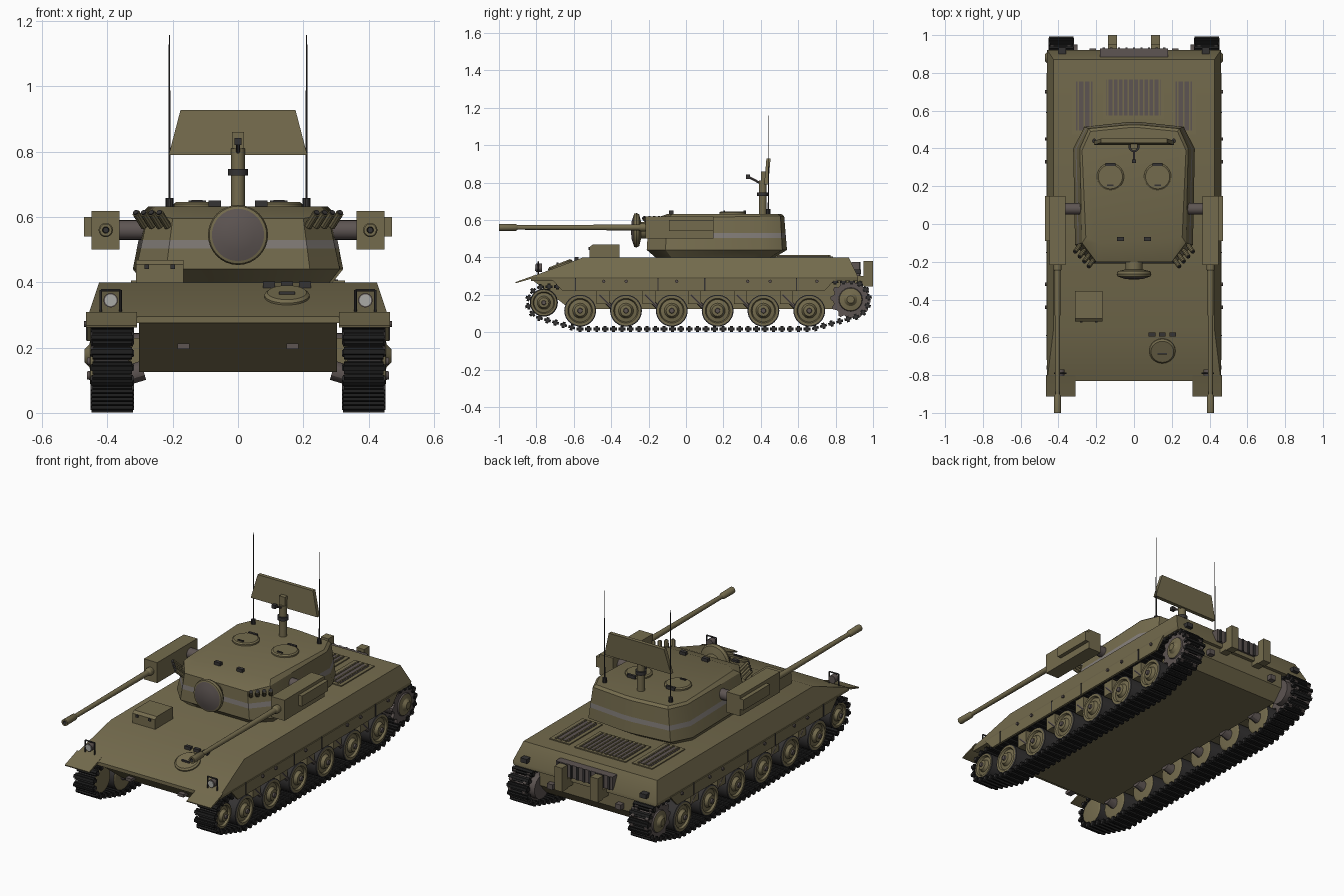
import bpy, bmesh, math
from mathutils import Vector, Matrix
from mathutils.geometry import convex_hull_2d

if "Cube" in bpy.data.objects:
    bpy.data.objects.remove(bpy.data.objects["Cube"])


def material(name, rgb):
    m = bpy.data.materials.new(name)
    m.use_nodes = True
    m.diffuse_color = (*rgb, 1)
    m.node_tree.nodes["Principled BSDF"].inputs["Base Color"].default_value = (*rgb, 1)
    return m


MATS = [material("olive paint", (.175, .148, .075)),
        material("gunmetal", (.11, .09, .085)),
        material("track black", (.012, .012, .012)),
        material("stripe grey", (.22, .2, .185)),
        material("dark steel", (.035, .033, .033)),
        material("lamp glass", (.4, .4, .38))]
OLIVE, METAL, BLACK, GREY, DARK, GLASS = range(6)
made = []


def finish(name, bm, mirror=False):
    bmesh.ops.recalc_face_normals(bm, faces=bm.faces)
    me = bpy.data.meshes.new(name)
    bm.to_mesh(me)
    bm.free()
    for m in MATS:
        me.materials.append(m)
    ob = bpy.data.objects.new(name, me)
    bpy.context.collection.objects.link(ob)
    if mirror:
        ob.modifiers.new("Mirror", 'MIRROR').use_mirror_merge = False
    made.append(ob)
    return ob


def loft(name, rings, mat=OLIVE, mirror=False):
    """Skin closed rings; mat is one colour or one per band."""
    bm = bmesh.new()
    mats = mat if isinstance(mat, list) else [mat] * (len(rings) - 1)
    vs = [[bm.verts.new(p) for p in r] for r in rings]
    n = len(vs[0])
    for a, b, m in zip(vs, vs[1:], mats):
        for i in range(n):
            j = (i + 1) % n
            bm.faces.new((a[i], a[j], b[j], b[i])).material_index = m
    bm.faces.new(vs[0]).material_index = mats[0]
    bm.faces.new(vs[-1]).material_index = mats[-1]
    return finish(name, bm, mirror)


def lathe(name, p, direction, profile, mat=OLIVE, n=24, mirror=False):
    q = Vector(direction).to_track_quat('Z', 'Y')
    rings = [[Vector(p) + q @ Vector((r * math.cos(i * math.tau / n),
              r * math.sin(i * math.tau / n), h)) for i in range(n)] for r, h in profile]
    return loft(name, rings, mat, mirror)


def rod(name, p, q, r, mat=OLIVE, n=12, mirror=False, r2=None):
    d = Vector(q) - Vector(p)
    return lathe(name, p, d, [(r, 0), (r2 or r, d.length)], mat, n, mirror)


def cube(bm, centre, size, rot=0, mat=OLIVE):
    m = (Matrix.Translation(centre) @ Matrix.Rotation(rot, 4, 'X')
         @ Matrix.Diagonal((*size, 1)))
    for v in bmesh.ops.create_cube(bm, size=1, matrix=m)['verts']:
        for f in v.link_faces:
            f.material_index = mat


def box(name, x, y, z, mat=OLIVE, mirror=False, rot=0):
    bm = bmesh.new()
    cube(bm, [sum(a) / 2 for a in (x, y, z)], [a[1] - a[0] for a in (x, y, z)], rot, mat)
    return finish(name, bm, mirror)


def rect(x, y0, y1, z):
    return [(-x, y0, z), (x, y0, z), (x, y1, z), (-x, y1, z)]


# Hull
loft("upper_hull", [rect(.455, -.83, .92, .275), rect(.46, -.83, .92, .295),
                    rect(.425, -.55, .87, .4)])
side = [(-.83, .285), (-.62, .125), (.84, .125), (.9, .19), (.9, .285)]
loft("lower_hull", [[(x, y, z) for y, z in side] for x in (-.303, .303)])
fender = [(-.91, .262), (-.83, .285), (-.8, .309), (-.83, .297), (-.912, .268)]
loft("front_fender", [[(x, y, z) for y, z in fender] for x in (.31, .465)], mirror=True)
skirt = [(-.72, .285), (-.66, .22), (.74, .22), (.8, .285)]
loft("side_skirt", [[(x, y, z) for y, z in skirt] for x in (.45, .463)], mirror=True)
for y in (-.59, -.15, .1, .59):
    box("skirt_seam", (.46, .466), (y - .003, y + .003), (.222, .29), DARK, True)
for y in (-.44, -.32, -.05, .33, .45, .7):
    rod("skirt_bolt", (.46, y, .272), (.472, y, .272), .009, METAL, 8, True)

# Running gear
wheels = [-.566 + .245 * i for i in range(6)]
disc = [(.07, 0), (.08, .002), (.085, .006), (.085, .108), (.079, .112), (.066, .112),
        (.06, .1), (.04, .104), (.03, .122), (.014, .124), (.012, .132)]
bands = [OLIVE, OLIVE, DARK, DARK] + [OLIVE] * 5 + [METAL]
for y in wheels:
    lathe("road_wheel", (.33, y, .115), (1, 0, 0), disc, bands, 32, True)
    rod("axle", (.29, y, .13), (.34, y, .115), .03, METAL, 12, True)
for a, b in zip(wheels, wheels[1:]):
    m = (a + b) / 2
    box("suspension_stop", (.3, .43), (m - .035, m + .035), (.15, .23), OLIVE, True)
    rod("damper", (.42, m - .02, .2), (.42, m + .05, .13), .012, METAL, 8, True)
lathe("idler_wheel", (.33, -.76, .158), (1, 0, 0), [(r * .88, h) for r, h in disc],
      bands, 32, True)
lathe("sprocket_hub", (.3, .88, .175), (1, 0, 0),
      [(.07, 0), (.07, .13), (.06, .15), (.035, .155), (.02, .17)],
      [METAL, METAL, OLIVE, OLIVE], 24, True)
for x in (.335, .425):
    loft("sprocket_gear", [[(x + d, .88 + r * math.sin(i * math.tau / 48),
                             .175 + r * math.cos(i * math.tau / 48))
                            for i in range(48) for r in [.108 if i % 4 < 2 else .092]]
                           for d in (0, .018)], METAL, True)

# Track belt wrapped around the wheels
pts = [Vector((y + r * math.cos(a * .1), z + r * math.sin(a * .1)))
       for y, z, r in [(-.76, .158, .085), (.88, .175, .097)] + [(w, .115, .098) for w in wheels]
       for a in range(63)]
loop = [pts[i] for i in convex_hull_2d(pts)]
loop.append(loop[0])
total = sum((b - a).length for a, b in zip(loop, loop[1:]))
count = 86
pitch = total / count
bm = bmesh.new()
walked, k = 0, 0
for a, b in zip(loop, loop[1:]):
    seg = (b - a).length
    while k < count and k * pitch < walked + seg:
        p = a.lerp(b, (k * pitch - walked) / seg)
        c, ang = (.385, p.x, p.y), math.atan2(b.y - a.y, b.x - a.x)
        cube(bm, c, (.122, pitch * .8, .014), ang, BLACK)
        cube(bm, c, (.128, pitch * .35, .033), ang, BLACK)
        cube(bm, c, (.134, .016, .016), ang, DARK)
        k += 1
    walked += seg
finish("track", bm, True)

# Turret with a painted stripe band
base = [(.22, -.21, .44), (.312, -.11, .44), (.322, .4, .44), (.262, .515, .44), (.03, .54, .44)]
roof = [(.2, -.2, .595), (.275, -.1, .61), (.287, .4, .62), (.24, .505, .62), (.03, .525, .62)]
top = [(.19, -.1, .632), (.255, -.07, .632), (.275, .39, .632), (.23, .49, .632), (.03, .51, .632)]
foot = [(x * .9, .1 + (y - .1) * .85, .4) for x, y, z in base]


def whole(half):
    return half + [(-x, y, z) for x, y, z in reversed(half)]


def level(z):
    return [Vector(a).lerp(Vector(b), (z - a[2]) / (b[2] - a[2])) for a, b in zip(base, roof)]


loft("turret", [whole(r) for r in (foot, base, level(.503), level(.53), roof, top)],
     [OLIVE, OLIVE, GREY, OLIVE, OLIVE])

# Front tracking dish
lathe("tracking_dish", (0, -.19, .545), (0, -1, 0),
      [(.045, 0), (.045, .05), (.085, .06), (.092, .075), (.088, .088), (.08, .09), (.05, .1),
       (.015, .104)], [OLIVE] * 5 + [METAL] * 2, 32)

# Side guns
box("gun_housing", (.363, .448), (-.217, .148), (.5, .618), OLIVE, True)
box("housing_panel", (.448, .471), (-.09, .148), (.54, .6), OLIVE, True)
rod("gun_trunnion", (.28, .08, .56), (.365, .08, .56), .03, METAL, 20, True)
lathe("gun_barrel", (.405, -.21, .56), (0, -1, 0),
      [(.022, 0), (.022, .03), (.016, .04), (.012, .69), (.018, .7), (.019, .79), (.01, .79),
       (.008, .76)], [OLIVE] * 6 + [DARK], 16, True)

# Search radar
rod("radar_mast", (0, .41, .62), (0, .41, .81), .021, OLIVE, 16)
rod("mast_collar", (0, .41, .727), (0, .41, .747), .03, DARK, 16)
box("radar_bracket", (-.018, .018), (.4, .43), (.79, .86))
loft("radar_panel", [[(-w, y, z), (w, y, z), (w, y + .022, z), (-w, y + .022, z)]
                     for w, y, z in ((.212, .418, .79), (.176, .43, .928))])
rod("feed_arm", (0, .41, .79), (0, .335, .83), .006, METAL, 8)
box("feed_horn", (-.011, .011), (.322, .342), (.82, .842), DARK)

# Turret fittings
rod("antenna", (.21, .44, .65), (.21, .44, 1.158), .0035, DARK, 6, True, .002)
rod("antenna_base", (.21, .44, .62), (.21, .44, .658), .012, DARK, 10, True)
lathe("turret_hatch", (.125, .25, .63), (0, 0, 1), [(.072, 0), (.072, .01), (.064, .016)],
      OLIVE, 32, True)
box("hatch_hinge", (.098, .152), (.308, .322), (.632, .65), DARK, True)
box("hatch_handle", (.108, .142), (.2, .208), (.645, .652), DARK, True)
box("roof_periscope", (.052, .09), (-.09, -.068), (.63, .65), DARK, True)
for i in range(4):
    p = Vector((.215 + .024 * i, -.19 + .026 * i, .572))
    q = p + Vector((.025, -.035, .04))
    rod("smoke_tube", p, q, .012, OLIVE, 10, True)
    rod("smoke_tube_cap", q, q + Vector((.002, -.003, .003)), .009, DARK, 10, True)

# Front deck fittings
loft("stowage_box", [[(x, y, z) for x in (-.312,) for y, z in ((-.515, .39), (-.355, .39), (-.355, .468),
                      (-.5, .468), (-.515, .455))],
                     [(-.167, y, z) for y, z in ((-.515, .39), (-.355, .39), (-.355, .468),
                      (-.5, .468), (-.515, .455))]])
for x in (-.28, -.2):
    box("box_latch", (x - .007, x + .007), (-.521, -.51), (.44, .455), DARK)
lathe("driver_hatch", (.15, -.67, .352), (0, -.366, .93),
      [(.069, 0), (.069, .01), (.06, .018)], OLIVE, 32)
box("driver_handle", (.125, .175), (-.692, -.682), (.362, .372), DARK)
for x in (.095, .15, .205):
    box("driver_periscope", (x - .018, x + .018), (-.595, -.575), (.38, .402), DARK)
rod("headlight", (.39, -.77, .345), (.39, -.802, .345), .022, METAL, 20, True)
rod("headlight_lens", (.39, -.801, .345), (.39, -.806, .345), .018, GLASS, 20, True)
for x in (.36, .42):
    rod("lamp_guard_post", (x, -.79, .305), (x, -.79, .376), .004, DARK, 6, True)
rod("lamp_guard_bar", (.36, -.79, .376), (.42, -.79, .376), .004, DARK, 6, True)
box("front_tow_hook", (.148, .185), (-.76, -.71), (.195, .212), METAL, True)

# Engine grilles
for name, x0, x1, y0, y1, sym in (("engine_grille", -.165, .16, .555, .785, False),
                                  ("side_grille", .2, .327, .475, .775, True)):
    box(name + "_frame", (x0, x1), (y0, y1), (.39, .406), OLIVE, sym)
    inset = .02
    box(name + "_well", (x0 + inset, x1 - inset), (y0 + inset, y1 - inset), (.4, .408), METAL, sym)
    slats = int((x1 - x0) / .026)
    for i in range(1, slats):
        x = x0 + (x1 - x0) * i / slats
        box(name + "_slat", (x - .004, x + .004), (y0 + .012, y1 - .012), (.4, .412), OLIVE, sym)

# Rear fittings
box("rear_grille", (-.18, .18), (.885, .928), (.3, .375), METAL)
for i in range(9):
    x = -.16 + .04 * i
    box("rear_grille_bar", (x - .006, x + .006), (.92, .934), (.3, .375), DARK)
box("rear_bracket", (.09, .138), (.9, .955), (.25, .3), OLIVE, True)
box("rear_bracket_plate", (.09, .138), (.95, 1), (.245, .382), OLIVE, True)
box("rear_lamp", (.36, .4), (.9, .935), (.31, .335), DARK, True)
box("rear_tow_hook", (.2, .235), (.89, .93), (.2, .23), METAL, True)

# Soft shading on round parts, crisp edges elsewhere
bpy.ops.object.select_all(action='DESELECT')
for ob in made:
    ob.select_set(True)
bpy.context.view_layer.objects.active = made[0]
bpy.ops.object.shade_smooth_by_angle(angle=math.radians(30))
